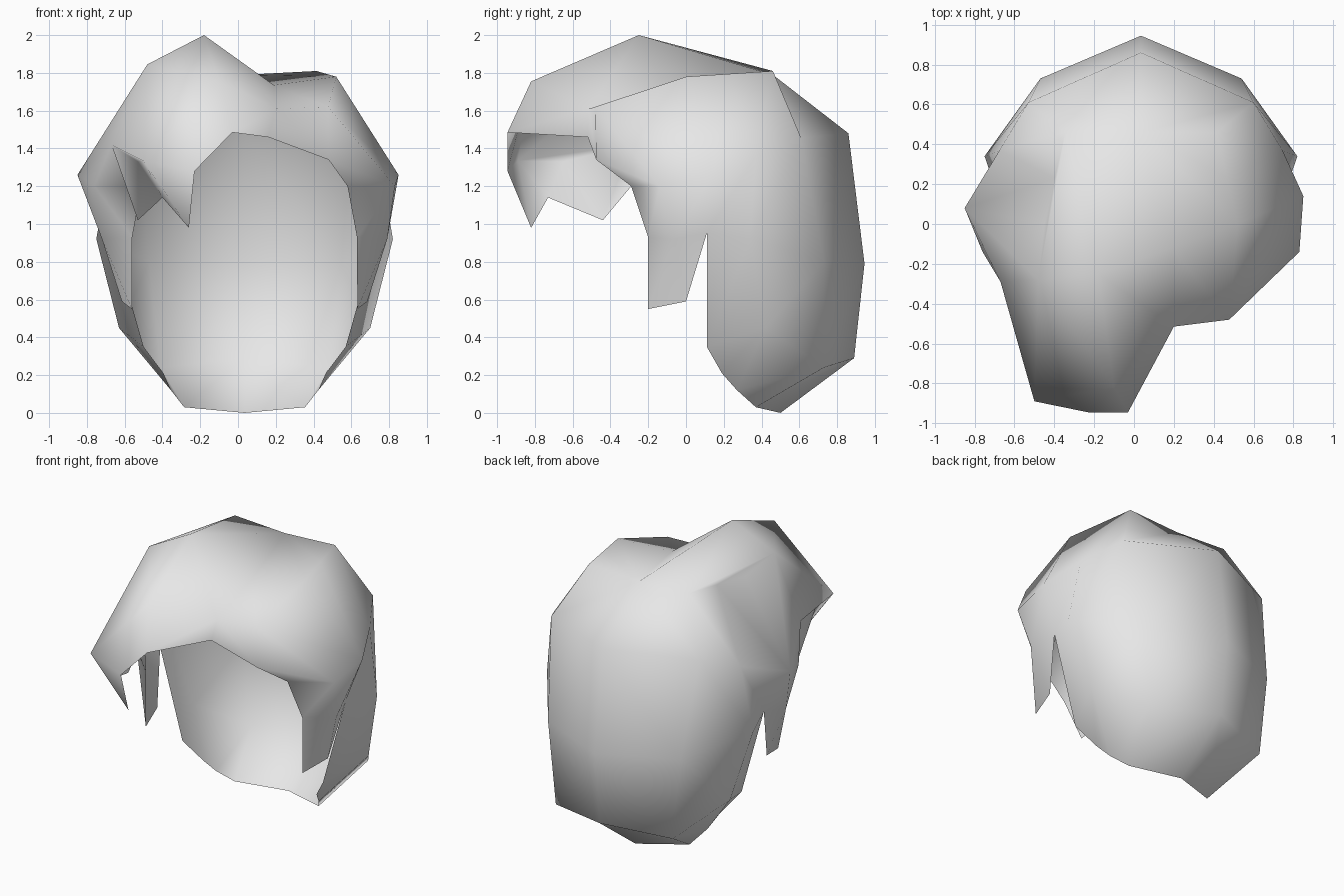
import bpy
import bmesh

if "Cube" in bpy.data.objects:
    bpy.data.objects.remove(bpy.data.objects["Cube"], do_unlink=True)

CX = 0.035  # symmetry plane of the back of the hair

# Half cross-section rows of the back, from centre to front edge: (offset, y, z)
BACK = [
    [(0, .46, 1.79), (.38, .46, 1.81), (.432, .23, 1.795), (.485, 0, 1.78)],
    [(0, .86, 1.48), (.565, .61, 1.455), (.71, .37, 1.36), (.815, .14, 1.26)],
    [(0, .945, .79), (.505, .73, .80), (.785, .34, .92), (.705, .11, .95)],
    [(0, .89, .29), (.445, .73, .24), (.665, .42, .45), (.535, .11, .35)],
    [(0, .5, 0), (.32, .37, .03), (.39, .27, .12), (.43, .19, .21)],
]
# Temple lock, mirrored to both sides
TEMPLE = {
    "temple": (.795, -.14, 1.2), "hairline": (.545, -.29, 1.2),
    "lock_mid": (.755, -.06, .92), "lock_front": (.595, -.2, .93),
    "tip_back": (.65, 0, .59), "tip_front": (.597, -.2, .55),
}
# Asymmetric crown and swept fringe
TOP = {
    "apex": (-.18, -.25, 2.0), "valley": (.2, -.515, 1.61),
    "groove": (.19, -.12, 1.735),
    "ridge": (-.1, -.82, 1.755), "crown_r": (-.48, -.28, 1.845),
    "front_l": (.478, -.48, 1.62), "brow_l": (.48, -.475, 1.34),
    "brow_mid": (.16, -.52, 1.46), "fringe_a": (-.03, -.945, 1.485),
    "fringe_b": (-.23, -.945, 1.28), "tip_1": (-.26, -.82, .98),
    "corner": (-.5, -.89, 1.335), "notch": (-.4, -.73, 1.14),
    "fold": (-.53, -.65, 1.33),
    "tip_2": (-.53, -.44, 1.02), "side_r": (-.67, -.29, 1.42),
}

bm = bmesh.new()
V = {name: bm.verts.new(p) for name, p in TOP.items()}


def face(*names):
    bm.faces.new([V[n] for n in names])


# Back shell and temple locks
for side, s in (("L", 1), ("R", -1)):
    for r, row in enumerate(BACK):
        for c, (d, y, z) in enumerate(row):
            if c == 0 and s < 0:
                V[side, r, c] = V["L", r, 0]
            else:
                V[side, r, c] = bm.verts.new((CX + s * d, y, z))
    for name, (d, y, z) in TEMPLE.items():
        V[side, name] = bm.verts.new((CX + s * d, y, z))
    for r in range(4):
        for c in range(3):
            face((side, r, c), (side, r, c + 1), (side, r + 1, c + 1), (side, r + 1, c))
    face((side, 1, 3), (side, "temple"), (side, "lock_mid"), (side, 2, 3))
    face((side, "temple"), (side, "hairline"), (side, "lock_front"), (side, "lock_mid"))
    face((side, 2, 3), (side, "lock_mid"), (side, "tip_back"))
    face((side, "lock_mid"), (side, "lock_front"), (side, "tip_front"), (side, "tip_back"))
V["R", 1, 3].co = (-.85, .08, 1.26)

# Crown, with a parting groove from the back to the brow
face("apex", ("L", 0, 0), "groove")
face("apex", "groove", "valley")
face(("L", 0, 0), ("L", 0, 1), ("L", 0, 2))
face(("L", 0, 0), ("L", 0, 2), ("L", 0, 3))
face(("L", 0, 0), ("L", 0, 3), "groove")
face("apex", ("R", 0, 1), ("L", 0, 0))
face("apex", "crown_r", ("R", 0, 1))
face("crown_r", ("R", 0, 2), ("R", 0, 1))
face("crown_r", ("R", 0, 3), ("R", 0, 2))
face("apex", "valley", "ridge")
face("apex", "ridge", "crown_r")

# Left front
face(("L", 0, 3), "front_l", "groove")
face("groove", "front_l", "valley")
face(("L", 0, 3), ("L", 1, 3), "front_l")
face("front_l", ("L", 1, 3), ("L", "temple"))
face("front_l", ("L", "temple"), "brow_l")
face("brow_l", ("L", "temple"), ("L", "hairline"))
face("valley", "front_l", "brow_l", "brow_mid")

# Fringe swept to the right, with two pointed locks
face("valley", "brow_mid", "fringe_a", "ridge")
face("ridge", "fringe_a", "fringe_b", "corner")
face("fringe_b", "tip_1", "corner")
face("corner", "tip_1", "notch")
face("corner", "notch", "fold")
face("fold", "notch", "tip_2")
face("fold", "tip_2", "side_r")
face("corner", "fold", "side_r")
face("ridge", "corner", "crown_r")
face("corner", "side_r", "crown_r")

# Right side behind the fringe
face("side_r", "tip_2", ("R", "hairline"))
face("side_r", ("R", "hairline"), ("R", "temple"))
face("crown_r", "side_r", ("R", 1, 3))
face("side_r", ("R", "temple"), ("R", 1, 3))
face("crown_r", ("R", 1, 3), ("R", 0, 3))

# Consistent outward normals
bmesh.ops.recalc_face_normals(bm, faces=bm.faces[:])
bm.normal_update()
if V["L", 2, 0].normal.y < 0:
    bmesh.ops.reverse_faces(bm, faces=bm.faces[:])

mesh = bpy.data.meshes.new("hair")
bm.to_mesh(mesh)
bm.free()
hair = bpy.data.objects.new("hair", mesh)
bpy.context.collection.objects.link(hair)
for p in mesh.polygons:
    p.use_smooth = True

# Plain light grey
grey = bpy.data.materials.new("light_grey")
grey.use_nodes = True
colour = (.8, .8, .8, 1)
grey.diffuse_color = colour
grey.node_tree.nodes["Principled BSDF"].inputs["Base Color"].default_value = colour
mesh.materials.append(grey)
